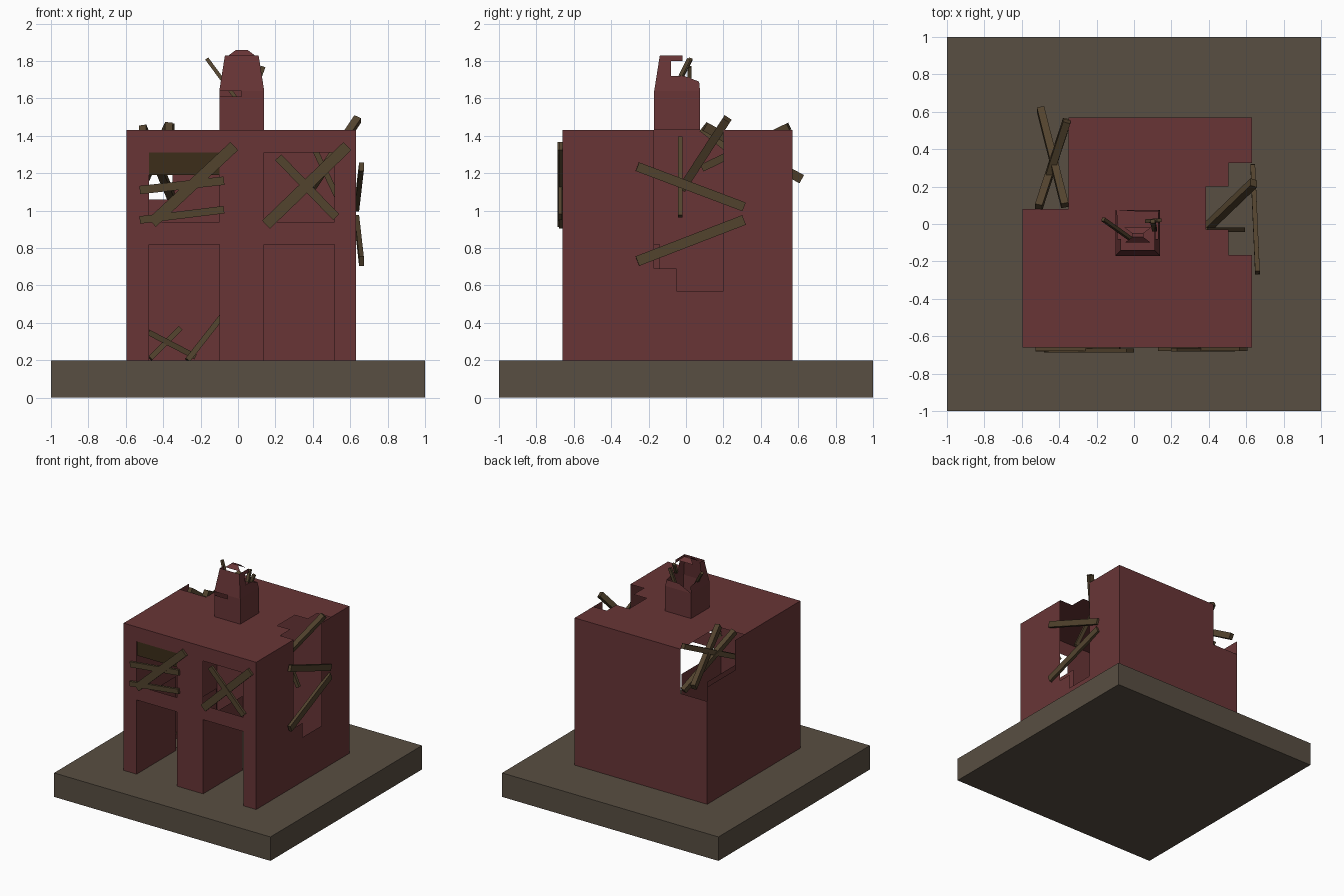
import bpy, bmesh
from mathutils import Vector, Matrix

if "Cube" in bpy.data.objects:
    bpy.data.objects.remove(bpy.data.objects["Cube"])


def material(name, rgb):
    m = bpy.data.materials.new(name)
    m.diffuse_color = (*rgb, 1)
    m.use_nodes = True
    m.node_tree.nodes["Principled BSDF"].inputs["Base Color"].default_value = m.diffuse_color
    return m


BRICK = material("red_wall", (0.14, 0.036, 0.037))
STONE = material("ground_stone", (0.098, 0.077, 0.054))
WOOD = material("old_wood", (0.085, 0.056, 0.027))
DARK = material("dark_wood", (0.045, 0.027, 0.010))


def finish(name, bm, mat):
    me = bpy.data.meshes.new(name)
    bm.to_mesh(me)
    bm.free()
    me.materials.append(mat)
    ob = bpy.data.objects.new(name, me)
    bpy.context.collection.objects.link(ob)
    return ob


def box(name, lo, hi, mat):
    bm = bmesh.new()
    lo, hi = Vector(lo), Vector(hi)
    bmesh.ops.create_cube(bm, size=1, matrix=Matrix.Translation((lo + hi) / 2)
                          @ Matrix.Diagonal((*(hi - lo), 1)))
    return finish(name, bm, mat)


def plank(name, a, b, width, thick, side):
    """Board from a to b; side is the direction its broad face looks."""
    a, b = Vector(a), Vector(b)
    d = (b - a).normalized()
    w = d.cross(Vector(side)).normalized()
    n = w.cross(d)
    rot = Matrix((d, w, n)).transposed().to_4x4()
    bm = bmesh.new()
    bmesh.ops.create_cube(bm, size=1, matrix=Matrix.Translation((a + b) / 2) @ rot
                          @ Matrix.Diagonal(((b - a).length, width, thick, 1)))
    return finish(name, bm, WOOD)


def panel(name, place, u0, u1, v0, v1, holes):
    """Flat wall sheet with rectangular holes; place maps (u, v) to 3D."""
    us = sorted({u0, u1, *(h[0] for h in holes), *(h[1] for h in holes)})
    vs = sorted({v0, v1, *(h[2] for h in holes), *(h[3] for h in holes)})
    bm = bmesh.new()
    for a, b in zip(us, us[1:]):
        for c, d in zip(vs, vs[1:]):
            mu, mv = (a + b) / 2, (c + d) / 2
            if any(h[0] < mu < h[1] and h[2] < mv < h[3] for h in holes):
                continue
            bm.faces.new([bm.verts.new(place(*p)) for p in ((a, c), (b, c), (b, d), (a, d))])
    bmesh.ops.remove_doubles(bm, verts=bm.verts, dist=1e-5)
    return finish(name, bm, BRICK)


def sheet(name, polys):
    bm = bmesh.new()
    for p in polys:
        bm.faces.new([bm.verts.new(q) for q in p])
    return finish(name, bm, BRICK)


X0, X1, Y0, Y1, Z0, Z1 = -0.595, 0.63, -0.66, 0.57, 0.2, 1.43

# Ground slab
box("ground_slab", (-1, -1, 0), (1, 1, 0.2), STONE)

# Hollow house shell, with openings and broken areas
bays = [(-0.475, -0.10), (0.14, 0.515)]
openings = [(a, b, *z) for a, b in bays for z in ((0.2, 0.82), (0.94, 1.31))]
panel("front_wall", lambda u, v: (u, Y0, v), X0, X1, Z0, Z1, openings)
panel("back_wall", lambda u, v: (-u, Y1, v), -X1, -X0, Z0, Z1, [(0.35, -X0, 1.06, Z1)])
panel("right_wall", lambda u, v: (X1, u, v), Y0, Y1, Z0, Z1,
      [(-0.05, 0.2, 0.57, Z1), (-0.17, -0.05, 0.69, Z1)])
panel("left_wall", lambda u, v: (X0, -u, v), -Y1, -Y0, Z0, Z1,
      [(-Y1, -0.2, 1.18, Z1)])
panel("roof", lambda u, v: (u, v, Z1), X0, X1, Y0, Y1,
      [(X0, -0.35, 0.08, Y1), (0.385, 0.505, -0.03, 0.2), (0.505, X1, -0.165, 0.325)])

# Deep door reveals
for i, (a, b) in enumerate(bays):
    for side, x in (("left", a), ("right", b)):
        panel(f"door_{i}_{side}_reveal", lambda u, v: (x, u, v), Y0, -0.14, Z0, 0.82, [])

# Ragged chimney: square base, tapering broken top
cx0, cx1, cy0, cy1 = -0.10, 0.14, -0.17, 0.075
for n, y in (("front", cy0), ("back", cy1)):
    panel(f"chimney_{n}", lambda u, v: (u, y, v), cx0, cx1, Z1, 1.64,
          [(cx0, 0.02, 1.61, 1.64)] if n == "front" else [])
for n, x in (("left", cx0), ("right", cx1)):
    panel(f"chimney_{n}", lambda u, v: (x, u, v), cy0, cy1, Z1, 1.64, [])
sheet("chimney_broken_top", [
    [(-0.10, -0.17, 1.64), (0.14, -0.17, 1.64), (0.11, -0.14, 1.83), (-0.07, -0.14, 1.83)],
    [(0.14, -0.17, 1.64), (0.14, 0.075, 1.64), (0.13, 0.07, 1.69), (0.127, -0.01, 1.72),
     (0.127, -0.08, 1.72), (0.115, -0.08, 1.80), (0.115, -0.02, 1.80), (0.11, -0.02, 1.83),
     (0.11, -0.14, 1.83)],
    [(-0.10, -0.17, 1.64), (-0.10, 0.075, 1.64), (-0.09, 0.07, 1.69), (-0.087, -0.08, 1.72),
     (-0.07, -0.08, 1.83), (-0.07, -0.14, 1.83)],
    [(-0.10, 0.075, 1.64), (0.14, 0.075, 1.64), (0.13, 0.067, 1.69), (0.02, 0.067, 1.69)],
    [(-0.05, -0.10, 1.83), (0.09, -0.10, 1.83), (0.05, -0.07, 1.86), (-0.01, -0.07, 1.86)],
    [(0.09, -0.02, 1.83), (-0.05, -0.02, 1.83), (-0.01, -0.05, 1.86), (0.05, -0.05, 1.86)],
    [(-0.01, -0.07, 1.86), (0.05, -0.07, 1.86), (0.05, -0.05, 1.86), (-0.01, -0.05, 1.86)],
])

# Dark board behind the left window
box("window_board", (-0.475, -0.655, 1.19), (-0.10, -0.635, 1.31), DARK)

# Boards nailed over the front windows: x, z start and end, width
for i, (xa, za, xb, zb, w) in enumerate([
        (-0.525, 1.11, -0.075, 1.16, 0.045), (-0.525, 0.95, -0.075, 1.005, 0.04),
        (-0.46, 0.935, -0.02, 1.345, 0.06), (0.15, 0.925, 0.585, 1.345, 0.06),
        (0.215, 1.285, 0.525, 0.965, 0.045)]):
    y = -0.668 - 0.004 * (i % 3)
    plank(f"window_plank_{i}", (xa, y, za), (xb, y, zb), w, 0.02, (0, -1, 0))

# Boards over the right-hand breach
plank("breach_plank_upper", (0.66, -0.26, 1.235), (0.635, 0.31, 1.02), 0.05, 0.025, (1, 0, 0))
plank("breach_plank_lower", (0.66, -0.26, 0.73), (0.635, 0.31, 0.95), 0.055, 0.025, (1, 0, 0))
plank("breach_beam", (0.39, -0.02, 1.12), (0.64, 0.22, 1.49), 0.045, 0.04, (1, 0, 0))
plank("breach_strut", (0.38, -0.03, 1.39), (0.58, -0.03, 0.97), 0.025, 0.03, (1, 0, 0))

# Beams across the broken back corner
plank("corner_beam_0", (-0.50, 0.615, 1.17), (-0.37, 0.10, 1.45), 0.05, 0.04, (1, 0, 0))
plank("corner_beam_1", (-0.51, 0.09, 1.44), (-0.36, 0.55, 1.08), 0.045, 0.04, (1, 0, 0))
plank("corner_beam_2", (-0.51, 0.09, 1.23), (-0.36, 0.55, 1.45), 0.04, 0.04, (1, 0, 0))

# Fallen timber on the floor inside the left doorway
for i, (xa, za, xb, zb) in enumerate([(-0.47, 0.21, -0.31, 0.37), (-0.48, 0.35, -0.23, 0.22),
                                      (-0.27, 0.20, -0.09, 0.43)]):
    plank(f"fallen_timber_{i}", (xa, -0.12, za), (xb, -0.05, zb), 0.03, 0.03, (0, -1, 0))

# Splinters in the chimney
plank("chimney_splinter_0", (-0.165, 0.025, 1.81), (-0.01, -0.085, 1.60), 0.02, 0.02, (0, -1, 0))
plank("chimney_splinter_1", (0.07, 0.015, 1.60), (0.135, 0.02, 1.77), 0.025, 0.02, (0, -1, 0))
plank("chimney_splinter_2", (0.11, -0.03, 1.72), (0.10, 0.015, 1.81), 0.025, 0.02, (0, -1, 0))
